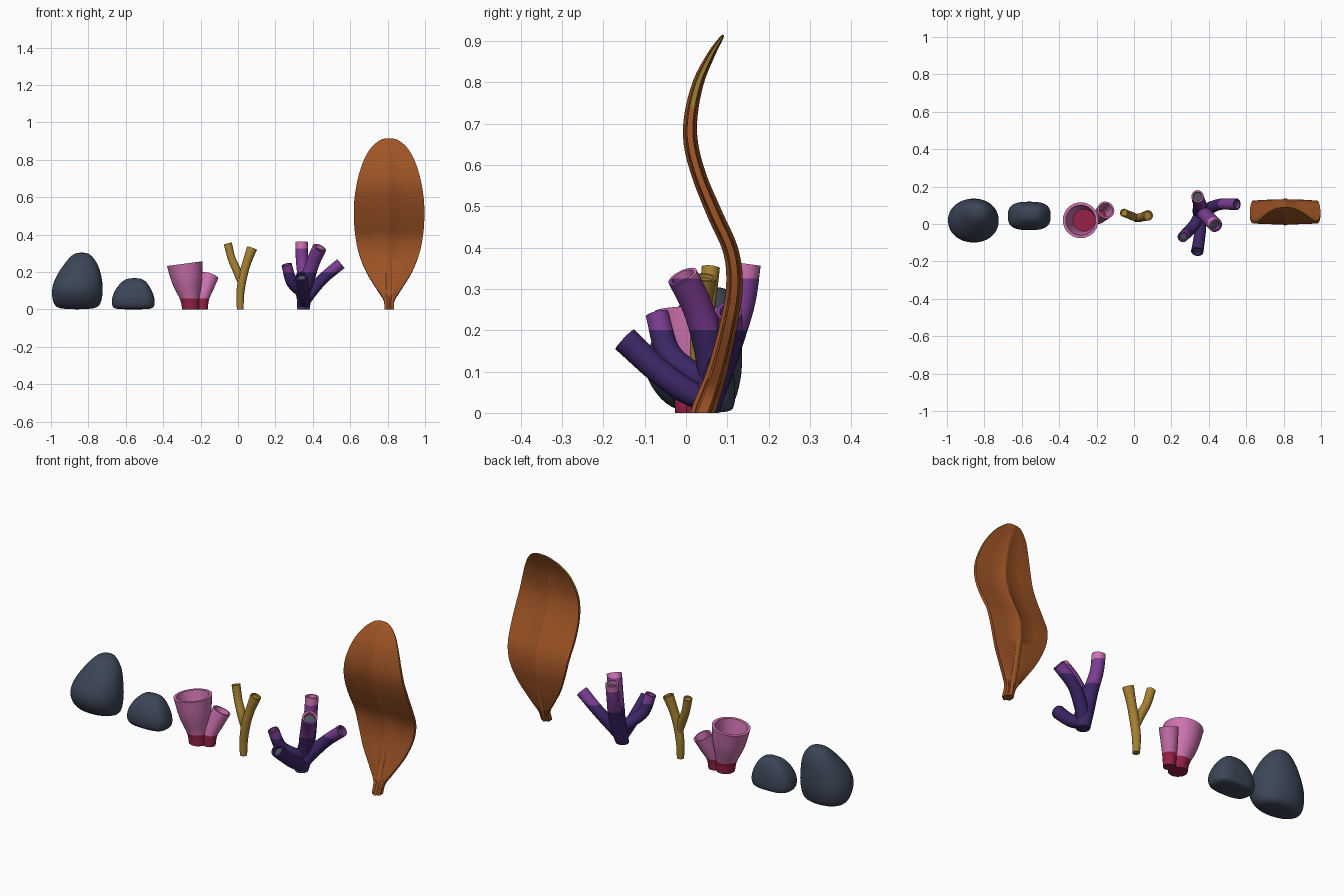
import bpy, bmesh, math
from mathutils import Vector

if "Cube" in bpy.data.objects:
    bpy.data.objects.remove(bpy.data.objects["Cube"])


def material(name, r, g, b):
    # sRGB 0-255 to linear
    lin = [((c / 255 + 0.055) / 1.055) ** 2.4 for c in (r, g, b)]
    m = bpy.data.materials.new(name)
    m.diffuse_color = (*lin, 1)
    m.use_nodes = True
    m.node_tree.nodes["Principled BSDF"].inputs["Base Color"].default_value = m.diffuse_color
    return m


SLATE = material("slate", 60, 70, 87)
PINK = material("pink", 204, 114, 174)
RED = material("dark red", 150, 34, 70)
YELLOW = material("ochre", 165, 128, 50)
DARK = material("dark purple", 60, 38, 102)
PURPLE = material("purple", 122, 60, 145)
HOLE = material("grey hole", 72, 82, 94)
BROWN = material("kelp brown", 160, 85, 38)
OLIVE = material("olive edge", 140, 120, 45)


def spline(pts, steps):
    """Catmull-Rom through tuples of any length."""
    v = [Vector(p) for p in pts]
    v = [2 * v[0] - v[1]] + v + [2 * v[-1] - v[-2]]
    out = []
    for i in range(1, len(v) - 2):
        a, b, c, d = v[i - 1:i + 3]
        for k in range(steps):
            t = k / steps
            out.append(0.5 * (2 * b + (c - a) * t + (2 * a - 5 * b + 4 * c - d) * t * t
                              + (3 * b - a - 3 * c + d) * t ** 3))
    return out + [v[-2]]


def loft(rings):
    bm = bmesh.new()
    vs = [[bm.verts.new(p) for p in r] for r in rings]
    n = len(vs[0])
    for a, b in zip(vs, vs[1:]):
        for i in range(n):
            j = (i + 1) % n
            bm.faces.new((a[i], a[j], b[j], b[i]))
    bm.faces.new(vs[0][::-1])
    end = bm.faces.new(vs[-1])
    return bm, end


def finish(bm, name, mats, angle=40):
    bmesh.ops.recalc_face_normals(bm, faces=bm.faces)
    me = bpy.data.meshes.new(name)
    for f in bm.faces:
        f.smooth = True
    bm.to_mesh(me)
    bm.free()
    for m in mats:
        me.materials.append(m)
    me.set_sharp_from_angle(angle=math.radians(angle))
    ob = bpy.data.objects.new(name, me)
    bpy.context.collection.objects.link(ob)
    return ob


def tube(name, pts, mats, cuts=(), hollow=None, floor=0, segs=24):
    """Sweep a circle along (x, y, z, radius); colour bands split at the cut heights."""
    path = spline(pts, 5)
    rings, prev = [], Vector((0, 0, 1))
    side = Vector((1, 0, 0))
    for i, p in enumerate(path):
        t = (path[min(i + 1, len(path) - 1)].xyz - path[max(i - 1, 0)].xyz).normalized()
        if i == 0 and pts[0][2] == 0:
            t = Vector((0, 0, 1))
        side = prev.rotation_difference(t) @ side
        prev = t
        up = t.cross(side)

        def ring(c, r):
            return [c + r * (math.cos(a) * side + math.sin(a) * up)
                    for a in (2 * math.pi * k / segs for k in range(segs))]
        rings.append(ring(p.xyz, p[3]))
    if hollow:
        inner, depth, low = hollow
        c, r = path[-1].xyz, path[-1][3]
        rings += [ring(c, r * inner), ring(c - prev * depth, r * low)]
    bm, end = loft(rings)
    end.material_index = floor
    for z in cuts:
        bmesh.ops.bisect_plane(bm, geom=bm.verts[:] + bm.edges[:] + bm.faces[:],
                               plane_co=(0, 0, z), plane_no=(0, 0, 1))
    for f in bm.faces:
        if f.material_index == 0:
            f.material_index = sum(f.calc_center_median().z > z for z in cuts)
    return finish(bm, name, mats)


def rock(name, rings, power):
    """Stacked rounded rings (z, centre x, centre y, radius x, radius y)."""
    def se(c):
        return math.copysign(abs(c) ** (2 / power), c)
    bm, _ = loft([[(cx + rx * se(math.cos(a)), cy + ry * se(math.sin(a)), z)
                   for a in (2 * math.pi * (k + 0.5) / 16 for k in range(16))]
                  for z, cx, cy, rx, ry in rings])
    ob = finish(bm, name, [SLATE], 180)
    ob.modifiers.new("smooth", "SUBSURF").levels = 2
    ob.modifiers[0].render_levels = 2


# Rocks
rock("large_rock", [
    (0.0, -0.86, 0.045, 0.10, 0.055), (0.025, -0.86, 0.03, 0.13, 0.092),
    (0.10, -0.86, 0.015, 0.144, 0.126), (0.17, -0.853, 0.022, 0.128, 0.115),
    (0.235, -0.84, 0.045, 0.098, 0.088), (0.285, -0.837, 0.06, 0.06, 0.055),
    (0.305, -0.835, 0.068, 0.03, 0.028)], 2.1)
rock("small_rock", [
    (0.0, -0.56, 0.05, 0.095, 0.055), (0.012, -0.56, 0.045, 0.115, 0.074),
    (0.055, -0.56, 0.042, 0.12, 0.08), (0.11, -0.56, 0.045, 0.098, 0.07),
    (0.155, -0.555, 0.052, 0.062, 0.045), (0.168, -0.555, 0.055, 0.03, 0.02)], 2.9)

# Pink tube sponges with red feet and red hollows
SPONGE = [RED, PINK, RED]
tube("large_sponge", [(-0.252, 0.02, 0, 0.046), (-0.257, 0.02, 0.06, 0.053),
                      (-0.272, 0.02, 0.15, 0.08), (-0.285, 0.02, 0.245, 0.096)],
     SPONGE, (0.06,), (0.84, 0.13, 0.62), 2, 32)
tube("small_sponge", [(-0.192, 0.03, 0, 0.03), (-0.188, 0.035, 0.06, 0.034),
                      (-0.17, 0.055, 0.12, 0.041), (-0.15, 0.075, 0.18, 0.047)],
     SPONGE, (0.06,), (0.8, 0.09, 0.55), 2)

# Ochre forked coral
tube("ochre_stem", [(0.012, 0.03, 0, 0.018), (0.012, 0.032, 0.08, 0.021),
                    (0.025, 0.033, 0.17, 0.023), (0.047, 0.038, 0.25, 0.023),
                    (0.075, 0.046, 0.328, 0.028)], [YELLOW], (), (0.75, 0.008, 0.7))
tube("ochre_branch", [(0.015, 0.034, 0.14, 0.016), (-0.005, 0.04, 0.205, 0.022),
                      (-0.035, 0.052, 0.275, 0.021), (-0.054, 0.06, 0.352, 0.022)],
     [YELLOW], (), (0.75, 0.008, 0.7))

# Purple branching coral: dark below, purple above, pink tips
CORAL = [DARK, PURPLE, PINK, HOLE]
branches = {
    "coral_back": [(0.35, 0.045, 0, 0.033), (0.353, 0.07, 0.09, 0.04),
                   (0.352, 0.105, 0.18, 0.036), (0.342, 0.135, 0.27, 0.033),
                   (0.34, 0.148, 0.36, 0.033)],
    "coral_right": [(0.355, 0.055, 0.04, 0.03), (0.395, 0.08, 0.10, 0.033),
                    (0.46, 0.105, 0.17, 0.03), (0.55, 0.105, 0.245, 0.031)],
    "coral_upper": [(0.355, 0.06, 0.08, 0.03), (0.372, 0.055, 0.16, 0.037),
                    (0.40, 0.03, 0.25, 0.037), (0.436, -0.008, 0.33, 0.038)],
    "coral_left": [(0.35, 0.05, 0.08, 0.03), (0.325, 0.0, 0.105, 0.03),
                   (0.285, -0.045, 0.15, 0.03), (0.26, -0.07, 0.24, 0.028)],
    "coral_front": [(0.352, 0.05, 0.03, 0.03), (0.355, -0.01, 0.06, 0.031),
                    (0.35, -0.07, 0.105, 0.031), (0.338, -0.148, 0.178, 0.033)],
}
for name, pts in branches.items():
    tube(name, pts, CORAL, (0.2, 0.325), (0.75, 0.02, 0.7), 3)

# Kelp leaf: (y, z, half width, half thickness) rows, with a raised midrib
rows = spline([(0.04, 0, 0.025, 0.022), (0.058, 0.05, 0.029, 0.02), (0.075, 0.1, 0.06, 0.018),
               (0.10, 0.2, 0.122, 0.016), (0.117, 0.3, 0.162, 0.015), (0.109, 0.39, 0.18, 0.014),
               (0.07, 0.48, 0.188, 0.014), (0.033, 0.57, 0.187, 0.013), (0.012, 0.65, 0.177, 0.013),
               (0.012, 0.72, 0.162, 0.012), (0.03, 0.8, 0.134, 0.01), (0.06, 0.865, 0.095, 0.007),
               (0.083, 0.903, 0.05, 0.004), (0.09, 0.914, 0.02, 0.002)], 4)
X0 = 0.808
rings = []
for i, (y, z, w, m) in enumerate(rows):
    a, b = rows[max(i - 1, 0)], rows[min(i + 1, len(rows) - 1)]
    ty, tz = Vector((b[0] - a[0], b[1] - a[1])).normalized()
    ny, nz = (-tz, ty) if i else (-1, 0)
    rib = min(0.016, w * 0.4)
    half = [(-w, m * 0.55), (-w * 0.7, m * 0.75), (-(w + rib) / 2, m * 0.85), (-rib, m * 0.9),
            (-rib * 0.6, m * 1.2), (0, m * 1.35), (rib * 0.6, m * 1.2), (rib, m * 0.9),
            ((w + rib) / 2, m * 0.85), (w * 0.7, m * 0.75), (w, m * 0.55)]
    section = half + [(x, -d) for x, d in reversed(half)]
    rings.append([(X0 + x, y + ny * d, max(0, z + nz * d)) for x, d in section])
bm, end = loft(rings)
end.material_index = 1
n = len(rings[0])
for k, f in enumerate(bm.faces):
    # olive on the upper rim only
    if k < n * (len(rings) - 1) and k % n in (n // 2 - 1, n - 1) and f.calc_center_median().z > 0.74:
        f.material_index = 1
finish(bm, "kelp_leaf", [BROWN, OLIVE], 35)
